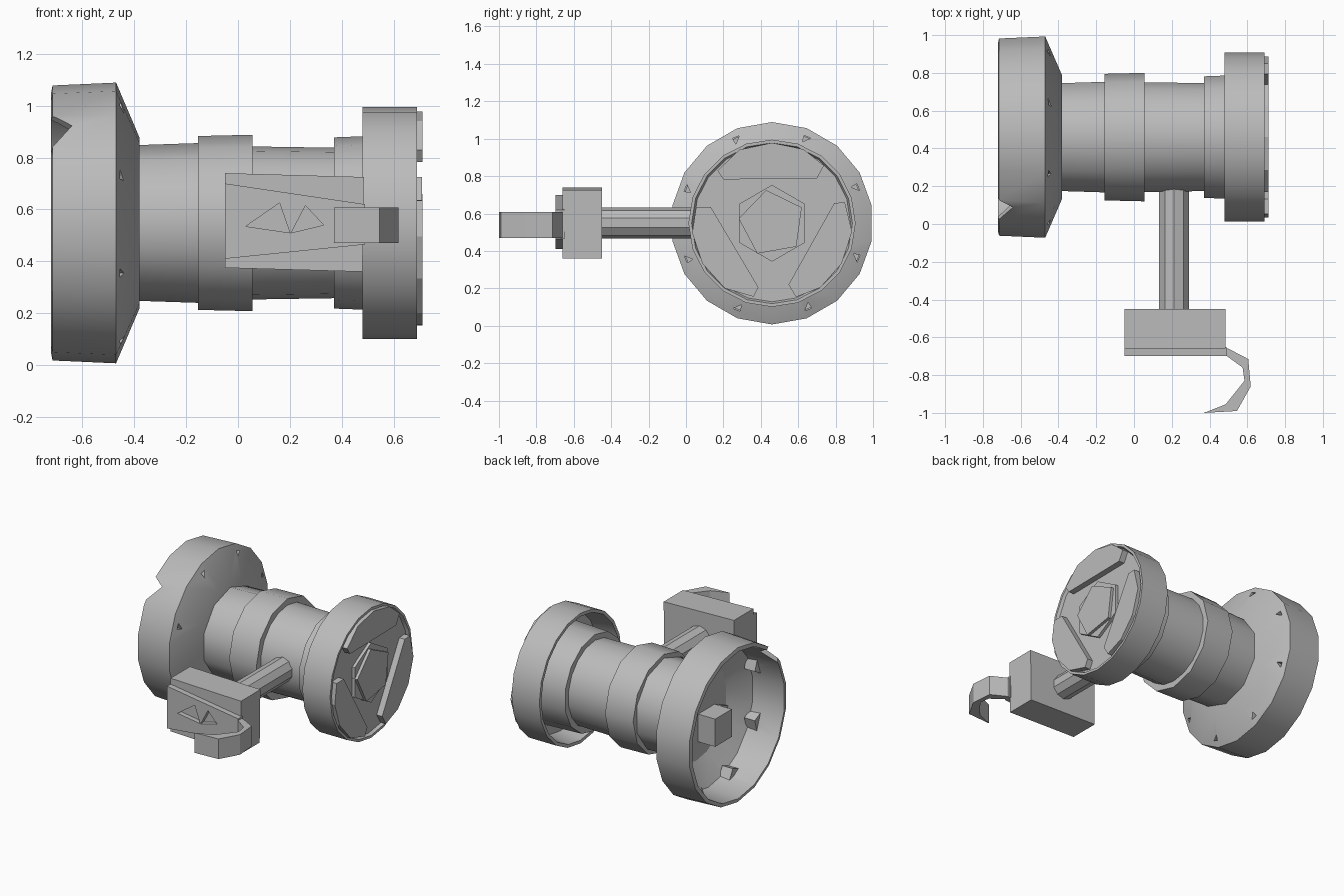
import bpy, bmesh, math
from mathutils import Vector

if "Cube" in bpy.data.objects:
    bpy.data.objects.remove(bpy.data.objects["Cube"])

CY, CZ = 0.46, 0.548          # spool axis runs along x through here
grey = bpy.data.materials.new("grey_metal")
grey.diffuse_color = (0.5, 0.5, 0.5, 1)
grey.use_nodes = True
grey.node_tree.nodes["Principled BSDF"].inputs["Base Color"].default_value = grey.diffuse_color


def finish(name, bm, smooth=None):
    bmesh.ops.recalc_face_normals(bm, faces=bm.faces)
    me = bpy.data.meshes.new(name)
    bm.to_mesh(me)
    bm.free()
    ob = bpy.data.objects.new(name, me)
    bpy.context.collection.objects.link(ob)
    me.materials.append(grey)
    if smooth:
        bpy.ops.object.select_all(action='DESELECT')
        ob.select_set(True)
        bpy.context.view_layer.objects.active = ob
        bpy.ops.object.shade_smooth_by_angle(angle=math.radians(smooth))
    return ob


def polar(x, r, deg):
    a = math.radians(deg)
    return Vector((x, CY + r * math.cos(a), CZ + r * math.sin(a)))


def lathe(name, profile, sides, smooth=30, turn=90):
    """Revolve (x, radius) points; ends on the axis use radius 0."""
    bm = bmesh.new()
    rings = []
    for x, r in profile:
        if r == 0:
            rings.append([bm.verts.new((x, CY, CZ))] * sides)
        else:
            rings.append([bm.verts.new(polar(x, r, turn + 360 * i / sides)) for i in range(sides)])
    for a, b in zip(rings, rings[1:]):
        for i in range(sides):
            j = (i + 1) % sides
            vs = list(dict.fromkeys((a[i], a[j], b[j], b[i])))
            bm.faces.new(vs)
    return finish(name, bm, smooth)


def prism(name, pts, shift, smooth=None):
    """Extrude a flat outline of 3D points by a vector."""
    bm = bmesh.new()
    f = bm.faces.new([bm.verts.new(p) for p in pts])
    top = bmesh.ops.extrude_face_region(bm, geom=[f])["geom"]
    bmesh.ops.translate(bm, vec=shift, verts=[v for v in top if isinstance(v, bmesh.types.BMVert)])
    return finish(name, bm, smooth)


def cut(target, cutter):
    m = target.modifiers.new("cut", 'BOOLEAN')
    m.operation, m.object, m.solver = 'DIFFERENCE', cutter, 'EXACT'
    cutter.hide_render = True
    cutter.hide_viewport = True


# Hollow flange: thin-walled bowl with a recessed disc
flange = lathe("flange", [(-0.40, 0), (-0.40, 0.33), (-0.49, 0.49), (-0.72, 0.505),
                          (-0.715, 0.53), (-0.47, 0.541), (-0.38, 0.33), (-0.38, 0)], 18, 25)

# Small triangular holes around the cone of the flange
for k in range(8):
    a = 22.5 + 45 * k
    tri = [polar(-0.55, 0.50, a - 2), polar(-0.55, 0.465, a + 2), polar(-0.55, 0.50, a + 2.5)]
    cut(flange, prism("hole_cutter", tri, (0.25, 0, 0)))

# Chipped triangular notch in the flange lip
notch = [polar(-0.77, 0.44, 158), polar(-0.64, 0.44, 134), polar(-0.77, 0.44, 122)]
out = polar(0, 0.3, 138) - polar(0, 0, 0)
cut(flange, prism("notch_cutter", notch, out))

# Square boss and three ribs inside the flange
prism("inner_boss", [(-0.39, y, z) for y, z in ((0.26, 0.34), (0.44, 0.34), (0.44, 0.53), (0.26, 0.53))],
      (-0.14, 0, 0))
for k in range(3):
    a = 90 + 120 * k
    prism("inner_rib", [polar(-0.395, 0.24, a - 22), polar(-0.395, 0.32, a - 18),
                        polar(-0.395, 0.32, a + 18), polar(-0.395, 0.24, a + 10)], (-0.03, 0, 0))
# Jagged teeth along the bowl wall
for k in range(8):
    a = 22.5 + 45 * k
    prism("bowl_tooth", [polar(-0.48, 0.50, a - 7), polar(-0.48, 0.44, a), polar(-0.48, 0.50, a + 8)],
          (-0.08, 0, 0))

# Drum and bands
lathe("drum_inner", [(-0.39, 0), (-0.39, 0.30), (-0.15, 0.308), (-0.15, 0)], 10, 40)
lathe("middle_band", [(-0.155, 0), (-0.155, 0.335), (0.055, 0.34), (0.055, 0)], 12, 40)
lathe("drum_outer", [(0.05, 0), (0.05, 0.295), (0.375, 0.29), (0.375, 0)], 18, 30)
lathe("cap_collar", [(0.37, 0), (0.37, 0.33), (0.64, 0.34), (0.64, 0)], 14, 30)

# End cap: shell that is open behind its rim
lathe("end_cap", [(0.63, 0), (0.63, 0.40), (0.48, 0.425), (0.48, 0.447), (0.69, 0.447), (0.69, 0.43),
                  (0.67, 0.42), (0.67, 0)], 20, 30)

# Raised plates and hub on the end cap
PLATE = ((0.43, 24), (0.43, 0), (0.43, -23), (0.415, -42), (0.34, -45), (0.35, 48), (0.405, 46))
for k in range(3):
    prism("cap_plate", [polar(0.66, r, 90 + 120 * k + d) for r, d in PLATE], (0.052, 0, 0))
prism("cap_hub", [polar(0.66, 0.205, 90 + 60 * i) for i in range(6)], (0.03, 0, 0))
prism("hub_face", [polar(0.66, 0.18, 100 + 72 * i) for i in range(5)], (0.05, 0, 0))

# Crank post
bm = bmesh.new()
bmesh.ops.create_cone(bm, cap_ends=True, segments=10, radius1=0.083, radius2=0.083, depth=0.68)
for v in bm.verts:
    v.co = Vector((0.212 + v.co.x, -0.12 + v.co.z, 0.55 + v.co.y))
finish("crank_post", bm, 30)

# Handle block
prism("handle_block", [(-0.05, -0.45, 0.375), (0.48, -0.45, 0.36), (0.485, -0.45, 0.725), (-0.05, -0.45, 0.74)],
      (0, -0.21, 0))

# Tapered face plate with two triangular pockets
plate = prism("handle_plate", [(-0.05, -0.65, 0.41), (0.49, -0.65, 0.465), (0.49, -0.65, 0.62), (-0.05, -0.65, 0.70)],
              (0, -0.048, 0))
for tri in ([(0.03, 0.535), (0.16, 0.625), (0.20, 0.51)], [(0.205, 0.51), (0.26, 0.615), (0.33, 0.54)]):
    cut(plate, prism("pocket_cutter", [(x, -0.72, z) for x, z in tri], (0, 0.055, 0)))

# Curled hook: outer edge then inner edge, extruded upward
hook = [(0.46, -0.66), (0.50, -0.66), (0.605, -0.715), (0.618, -0.86), (0.545, -0.99), (0.37, -1.0),
        (0.485, -0.955), (0.585, -0.83), (0.575, -0.76), (0.49, -0.698), (0.46, -0.698)]
prism("hook", [(x, y, 0.47) for x, y in hook], (0, 0, 0.138))
